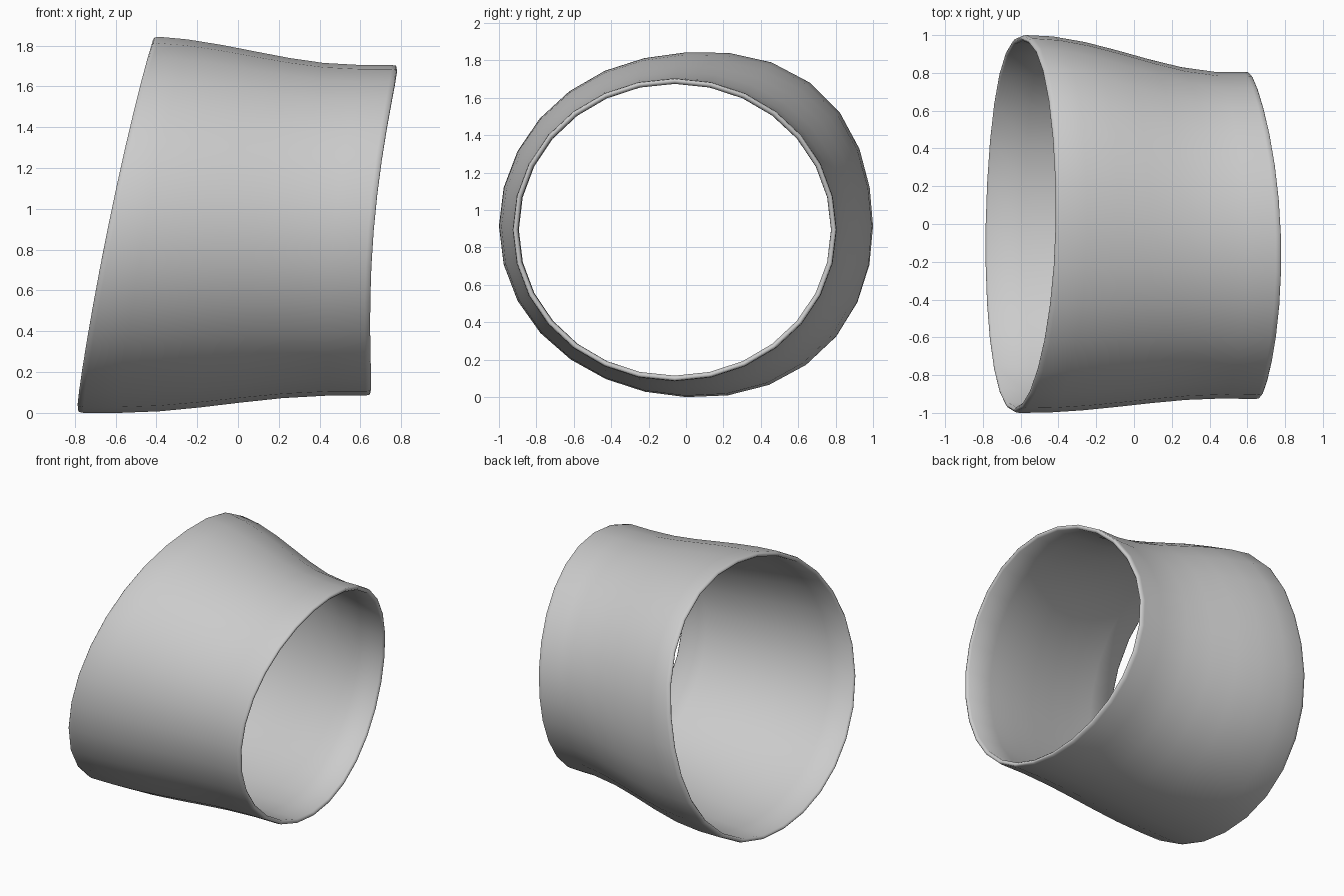
import bpy, bmesh
from math import sin, cos, pi, radians

if "Cube" in bpy.data.objects:
    bpy.data.objects.remove(bpy.data.objects["Cube"])

SIDES = 28
WALL = 0.03
R = 0.011   # rim rounding


def bump(a, centre_deg):
    d = (a - radians(centre_deg) + pi) % (2 * pi) - pi
    return max(0.0, cos(1.8 * d)) ** 2 if abs(d) < pi / 3.6 else 0.0


def point(a, u, dx, inset):
    """Point on the sleeve: a = angle, u = 0 left rim .. 1 right rim."""
    c, s = cos(a), sin(a)
    left = -0.60 + 0.185 * s + 0.018 * c - 0.018 * c * c
    right = 0.7125 + 0.065 * s - 0.0275 * c - 0.075 * c * c
    x = left + (right - left) * u + dx
    # blend from the wide, bulged section to the narrow oval
    shift = 0.09 * s if s > 0 else 0.03 * s
    t = min(1.0, max(0.0, (x - shift + 0.55) / 1.05))
    w = 1 - t * t * (3 - 2 * t)
    big = 1 + 0.065 * bump(a, 52) + 0.03 * bump(a, -48) - 0.015 * bump(a, -110)
    flare = 0.006 * max(0.0, x - 0.4) / 0.3
    y_big, z_big = big * c, 0.925 + 0.922 * big * s
    y_small, z_small = -0.06 + (0.862 + flare) * c, 0.905 + 0.81 * s
    y = w * y_big + (1 - w) * y_small - inset * c
    z = w * z_big + (1 - w) * z_small - inset * s
    return x, y, z


# wall cross-section: outer skin, rounded right rim, inner skin, rounded left rim
steps = [0.14, 0.28, 0.42, 0.56, 0.70, 0.85]
profile = [(0, 2.5 * R, 0)] + [(u, 0, 0) for u in steps] + [(1, -2.5 * R, 0)]
profile += [(1, -0.4 * R, 0.3 * R), (1, 0, R), (1, 0, WALL - R), (1, -R, WALL)]
profile += [(u, 0, WALL) for u in reversed(steps)]
profile += [(0, R, WALL), (0, 0, WALL - R), (0, 0, R * 1.2), (0, 0.7 * R, 0.4 * R)]

bm = bmesh.new()
rings = [[bm.verts.new(point(2 * pi * i / SIDES, *p)) for p in profile]
         for i in range(SIDES)]
n = len(profile)
for i in range(SIDES):
    a, b = rings[i], rings[(i + 1) % SIDES]
    for j in range(n):
        k = (j + 1) % n
        bm.faces.new((a[j], b[j], b[k], a[k]))
bmesh.ops.recalc_face_normals(bm, faces=bm.faces)

# stand on the ground
low = min(v.co.z for v in bm.verts)
for v in bm.verts:
    v.co.z -= low
for f in bm.faces:
    f.smooth = True

mesh = bpy.data.meshes.new("curved_sleeve")
bm.to_mesh(mesh)
bm.free()
sleeve = bpy.data.objects.new("curved_sleeve", mesh)
bpy.context.collection.objects.link(sleeve)
